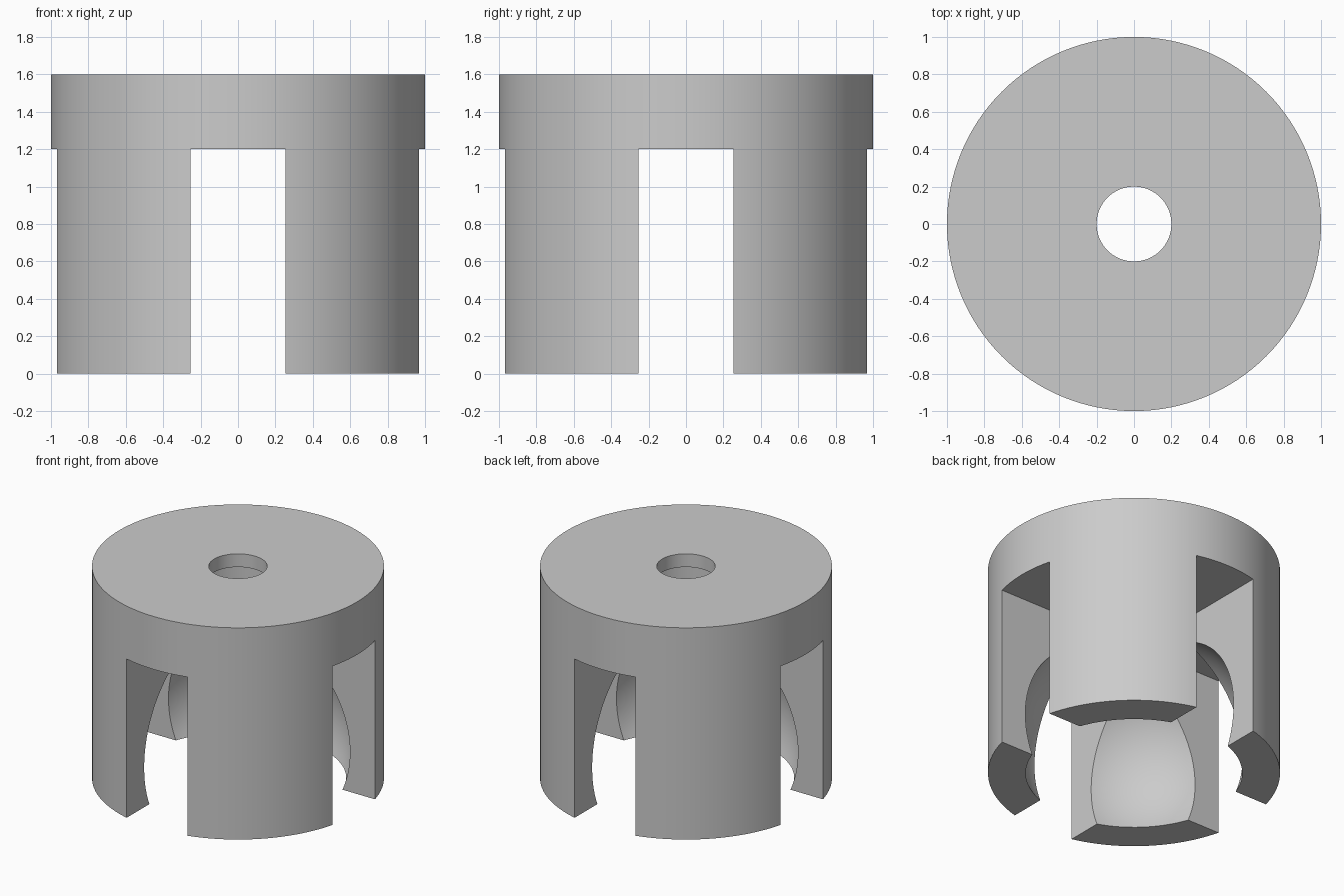
import bpy
import math

if "Cube" in bpy.data.objects:
    bpy.data.objects.remove(bpy.data.objects["Cube"], do_unlink=True)

SLOT = 0.507      # width of the cross slots
CEILING = 1.2     # height of the slots
HEIGHT = 1.6

grey = bpy.data.materials.new("light_grey")
grey.use_nodes = True
colour = (0.6, 0.6, 0.6, 1)
grey.diffuse_color = colour
grey.node_tree.nodes["Principled BSDF"].inputs["Base Color"].default_value = colour


def finish(name):
    obj = bpy.context.object
    obj.name = name
    obj.data.materials.append(grey)
    return obj


def cylinder(name, radius, bottom, top, sides=128):
    bpy.ops.mesh.primitive_cylinder_add(
        vertices=sides, radius=radius, depth=top - bottom,
        location=(0, 0, (bottom + top) / 2))
    return finish(name)


def box(name, size, bottom, top):
    bpy.ops.mesh.primitive_cube_add(size=1, location=(0, 0, (bottom + top) / 2))
    obj = finish(name)
    obj.scale = (size[0], size[1], top - bottom)
    return obj


# Solid drum with four legs left by the cuts
body = cylinder("slotted_cap", 1, 0, HEIGHT)

# Cutters: crossed slots, ball socket, bolt hole and the recess under it
bpy.ops.mesh.primitive_uv_sphere_add(
    segments=96, ring_count=48, radius=0.8, location=(0, 0, 0.3))
socket = finish("ball_socket_cutter")
cutters = [
    socket,
    box("slot_cutter_x", (3, SLOT), -1, CEILING),
    box("slot_cutter_y", (SLOT, 3), -1, CEILING),
    cylinder("recess_cutter", 0.35, 1, 1.5, 64),
    cylinder("bolt_hole_cutter", 0.2, 1, 2, 64),
]
for cutter in cutters:
    cut = body.modifiers.new(cutter.name, "BOOLEAN")
    cut.operation = "DIFFERENCE"
    cut.solver = "EXACT"
    cut.object = cutter

# Apply the cuts, then drop the cutters
bpy.ops.object.select_all(action="DESELECT")
body.select_set(True)
bpy.context.view_layer.objects.active = body
for cutter in cutters:
    bpy.ops.object.modifier_apply(modifier=cutter.name)
for cutter in cutters:
    bpy.data.objects.remove(cutter, do_unlink=True)

bpy.ops.object.shade_smooth_by_angle(angle=math.radians(30))
